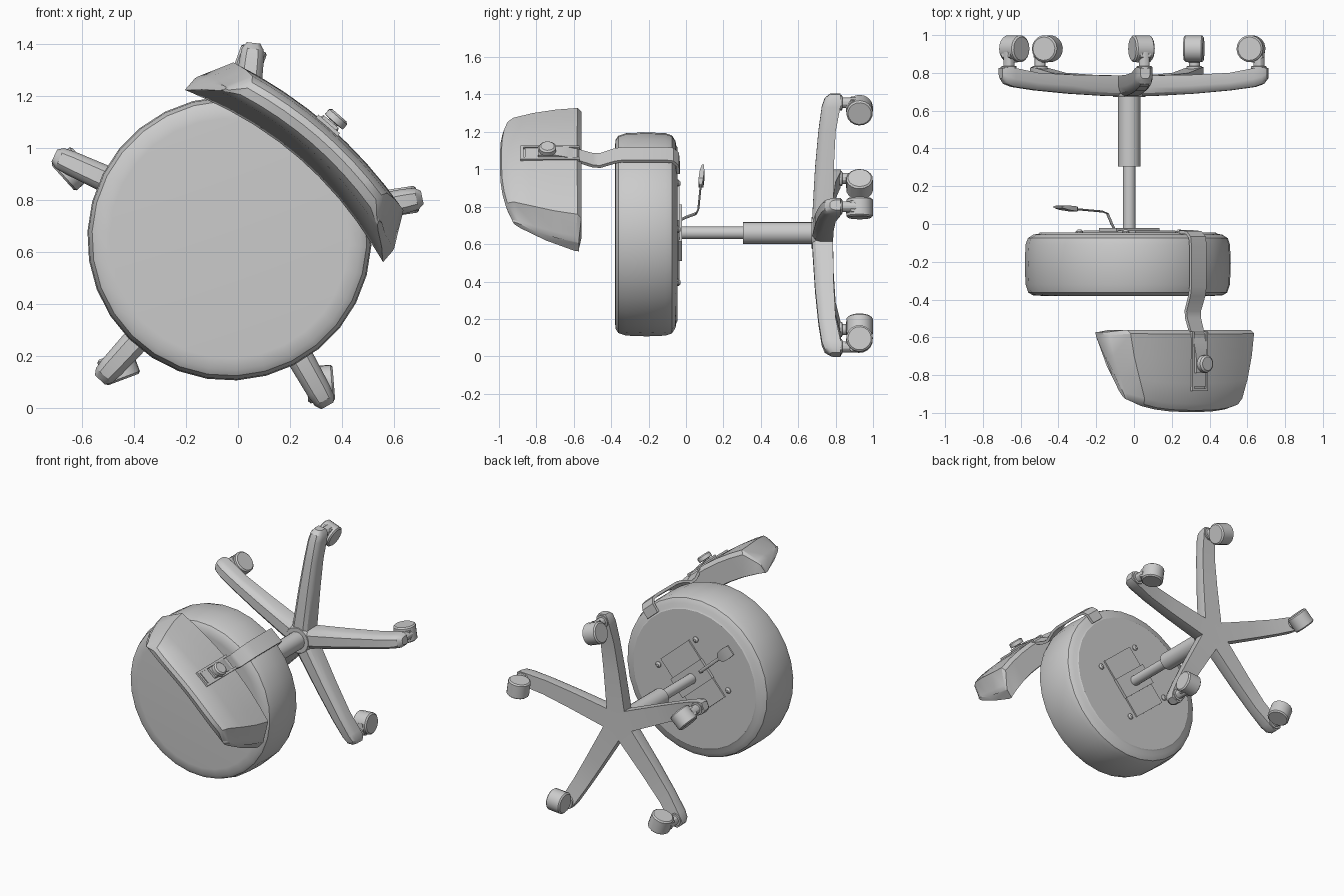
import bpy, bmesh, math
from mathutils import Vector

if "Cube" in bpy.data.objects:
    bpy.data.objects.remove(bpy.data.objects["Cube"])

CX, CZ = -0.025, 0.66          # chair axis runs along y
BACK = math.radians(49)        # direction of the backrest


def place(ang, u, t, y):
    """u = outward, t = sideways, y = along the chair axis."""
    c, s = math.cos(ang), math.sin(ang)
    return Vector((CX + u * c - t * s, y, CZ + u * s + t * c))


def loft(name, rings, smooth=True):
    """Skin closed rings of equal length and cap both ends."""
    bm = bmesh.new()
    rows = [[bm.verts.new(p) for p in r] for r in rings]
    n = len(rows[0])
    for a, b in zip(rows, rows[1:]):
        for i in range(n):
            j = (i + 1) % n
            bm.faces.new((a[i], a[j], b[j], b[i]))
    bm.faces.new(rows[0])
    bm.faces.new(rows[-1])
    bmesh.ops.recalc_face_normals(bm, faces=bm.faces)
    me = bpy.data.meshes.new(name)
    bm.to_mesh(me)
    bm.free()
    ob = bpy.data.objects.new(name, me)
    bpy.context.collection.objects.link(ob)
    if smooth:
        bpy.ops.object.select_all(action='DESELECT')
        ob.select_set(True)
        bpy.context.view_layer.objects.active = ob
        bpy.ops.object.shade_smooth_by_angle(angle=math.radians(30))
    return ob


def turned(name, start, axis, profile, n=16):
    """Lathe of (distance along axis, radius) points."""
    axis = Vector(axis).normalized()
    a = axis.orthogonal().normalized()
    b = axis.cross(a)
    rings = []
    for d, r in profile:
        rings.append([Vector(start) + axis * d + (a * math.cos(2 * math.pi * i / n)
                      + b * math.sin(2 * math.pi * i / n)) * r for i in range(n)])
    return loft(name, rings)


def box(name, ang, u, t, y):
    """Box from (min, max) ranges in the local frame."""
    rings = [[place(ang, uu, tt, yy) for uu, tt in
              ((u[0], t[0]), (u[1], t[0]), (u[1], t[1]), (u[0], t[1]))] for yy in y]
    return loft(name, rings, False)


# Seat cushion
turned("seat", (-0.033, 0, 0.652), (0, 1, 0),
       [(-0.38, 0.46), (-0.377, 0.505), (-0.362, 0.528), (-0.32, 0.542), (-0.21, 0.546),
        (-0.11, 0.542), (-0.075, 0.53), (-0.056, 0.50), (-0.052, 0.475), (-0.045, 0.465)], 30)

# Gas column
turned("column_inner", (CX, 0, CZ), (0, 1, 0), [(-0.04, 0.034), (0.33, 0.034)])
turned("column_outer", (CX, 0, CZ), (0, 1, 0), [(0.305, 0.059), (0.70, 0.059)])

# Mechanism plate, channel and bolts under the seat
box("mount_plate", BACK, (-0.21, 0.21), (-0.14, 0.14), (-0.05, -0.035))
box("mount_channel", BACK, (-0.07, 0.07), (-0.15, 0.15), (-0.04, -0.022))
for k in range(4):
    a = BACK + math.radians(45 + 90 * k)
    turned("bolt", place(a, 0.265, 0, -0.05), (0, 1, 0), [(0, 0.02), (0.01, 0.02), (0.02, 0.01)], 10)

# Height lever: bent rod and flat paddle
LEV = math.radians(138)
rod = [(0.10, -0.035), (0.125, 0.0), (0.155, 0.055), (0.19, 0.066), (0.40, 0.08)]
loft("lever_rod", [[place(LEV, u + 0.008 * math.cos(q), 0.011 * math.sin(q), y + 0.006 * math.cos(q))
                    for q in [i * math.pi / 4 for i in range(8)]] for u, y in rod])
paddle = [(0.375, 0.012, 0.077, 0.008), (0.40, 0.034, 0.08, 0.013),
          (0.46, 0.038, 0.086, 0.012), (0.51, 0.034, 0.091, 0.005)]
loft("lever_paddle", [[place(LEV, u, -w, y - h), place(LEV, u, w, y - h),
                       place(LEV, u, w, y + h), place(LEV, u, -w, y + h)]
                      for u, w, y, h in paddle])

# Five-arm base: hub and arms
turned("base_hub", (CX, 0, CZ), (0, 1, 0), [(0.672, 0.085), (0.69, 0.095), (0.785, 0.10)], 20)
arm = [(0.0, 0.07, 0.675, 0.786), (0.12, 0.066, 0.677, 0.786), (0.35, 0.058, 0.69, 0.79),
       (0.55, 0.051, 0.708, 0.80), (0.68, 0.047, 0.726, 0.825), (0.725, 0.042, 0.742, 0.83),
       (0.748, 0.026, 0.77, 0.825)]
section = [(-1, 1), (1, 1), (1, 0.42), (0.82, 0.15), (0.5, 0), (-0.5, 0), (-0.82, 0.15), (-1, 0.42)]
# Rolling direction of each caster as (x, z)
rolls = [(-0.99, -0.15), (-0.35, -0.94), (0.67, -0.74), (0.93, 0.35), (-0.08, 1.0)]
for k, (dx, dz) in enumerate(rolls):
    a = math.radians(11.5 + 72 * k)
    loft("base_arm", [[place(a, r, w * s, yf + (yb - yf) * h) for s, h in section]
                      for r, w, yf, yb in arm])
    # Caster socket, stem, hood and wheel
    m = place(a, 0.70, 0, 0)
    turned("caster_stem", m, (0, 1, 0),
           [(0.79, 0.042), (0.835, 0.042), (0.836, 0.03), (0.91, 0.03)], 12)
    d = Vector((dx, 0, dz)).normalized()
    side = Vector((-d.z, 0, d.x))
    hub = m + d * 0.042 + Vector((0, 0.928, 0))
    turned("caster_wheel", hub - side * 0.052, side,
           [(0, 0.062), (0.008, 0.071), (0.096, 0.071), (0.104, 0.062)], 18)
    hood = [(-0.062, 0.0), (-0.068, -0.045), (-0.03, -0.073), (0.02, -0.07), (0.0, 0.0)]
    loft("caster_hood", [[hub + d * p + Vector((0, q, 0)) + side * w for p, q in hood]
                         for w in (-0.03, 0.03)])

# Backrest pad: curved shell tapering towards its free edge
def pad_ring(f):
    end = abs(f)
    top = -0.995 + 0.05 * end ** 3
    drop = max(0, (end - 0.86) / 0.14)
    pts = []
    # (share of length, share of thickness)
    for ys, us in ((0, 0.06), (0, 0.85), (0.05, 1), (0.35, 1), (0.65, 0.98), (0.9, 0.9),
                   (0.98, 0.7), (1, 0.45), (0.97, 0.15), (0.88, 0), (0.5, 0), (0.06, 0)):
        if drop > 0.5:
            ys = 0.03 + ys * 0.92
        y = -0.56 + (top + 0.56) * ys
        t = f * (0.505 - 0.125 * ys ** 1.5)
        inner = 0.393 + 0.065 * ys - 0.36 * t * t
        outer = 0.565 - 0.30 * t * t - 0.115 * drop
        outer = max(outer, inner + 0.03)
        pts.append(place(BACK, inner + (outer - inner) * us, t, y))
    return pts

loft("backrest_pad", [pad_ring(f) for f in
                      (-1, -0.97, -0.86, -0.65, -0.43, -0.2, 0, 0.2, 0.43, 0.65, 0.86, 0.97, 1)])

# Bracket strap bent around the seat edge up to the backrest
strap = [(0.46, -0.042, 0.05), (0.52, -0.046, 0.052), (0.548, -0.07, 0.053), (0.555, -0.12, 0.053),
         (0.555, -0.33, 0.053), (0.545, -0.38, 0.052), (0.512, -0.46, 0.05), (0.515, -0.50, 0.048),
         (0.562, -0.62, 0.044), (0.575, -0.70, 0.038), (0.575, -0.79, 0.036)]
rings = []
for i, (u, y, w) in enumerate(strap):
    p, q = strap[max(i - 1, 0)], strap[min(i + 1, len(strap) - 1)]
    n = Vector((-(q[1] - p[1]), q[0] - p[0])).normalized() * 0.009
    rings.append([place(BACK, u + s * n.x, t * w, y + s * n.y)
                  for s, t in ((-1, -1), (1, -1), (1, 1), (-1, 1))])
loft("backrest_strap", rings)

# Slot frame and clamp knob on the back of the pad
for t in ((-0.055, -0.04), (0.04, 0.055)):
    box("slot_rail", BACK, (0.53, 0.572), t, (-0.885, -0.57))
box("slot_end", BACK, (0.53, 0.572), (-0.055, 0.055), (-0.885, -0.87))
box("slot_block", BACK, (0.53, 0.568), (-0.04, 0.04), (-0.86, -0.78))
out = place(BACK, 1, 0, 0) - place(BACK, 0, 0, 0)
turned("knob", place(BACK, 0.57, -0.008, -0.74), out,
       [(0, 0.022), (0.018, 0.022), (0.02, 0.046), (0.045, 0.046), (0.053, 0.036)], 16)
